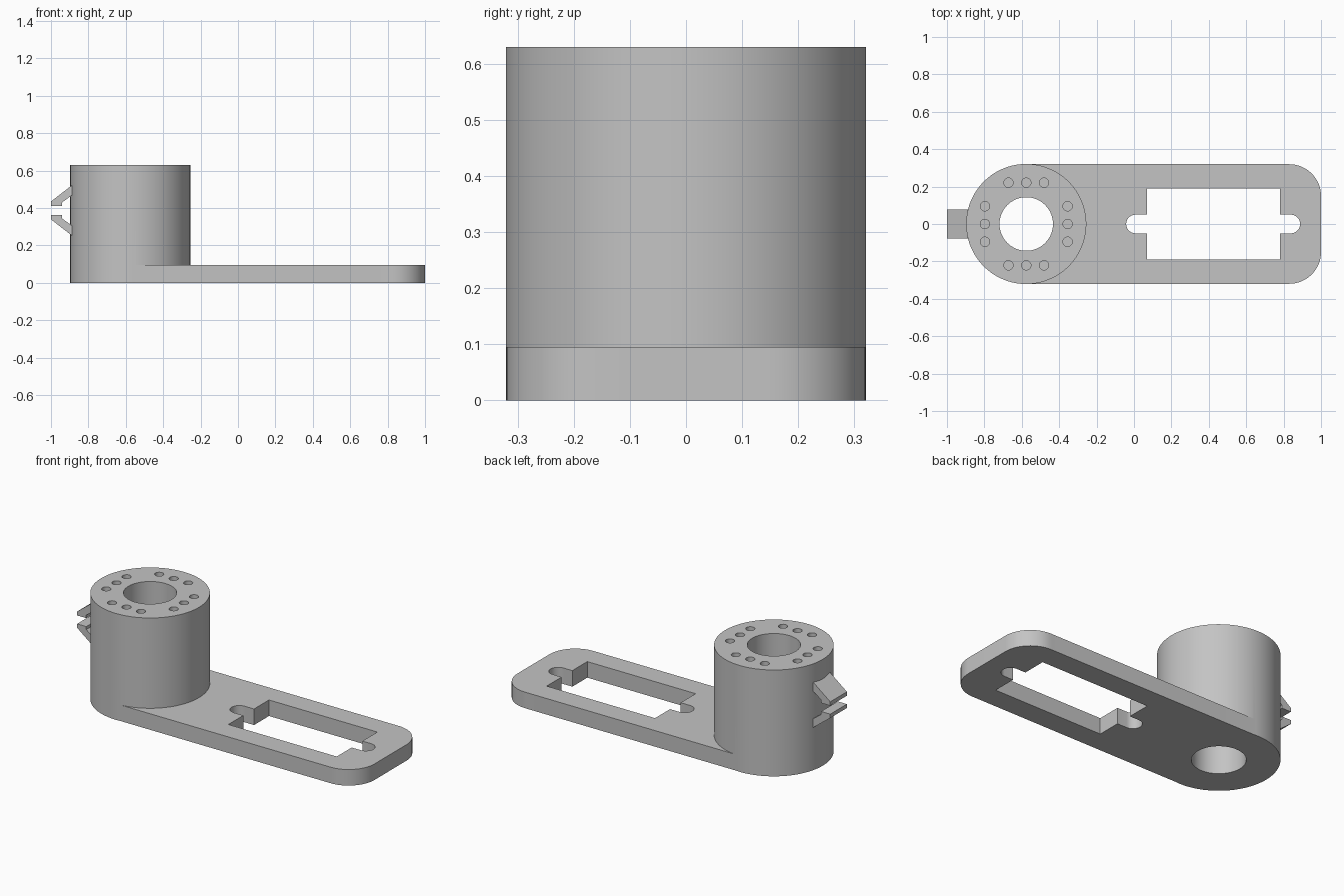
import bpy
import bmesh
from math import cos, sin, pi, radians
from mathutils import Matrix, Vector

old = bpy.data.objects.get("Cube")
if old:
    bpy.data.objects.remove(old, do_unlink=True)

CX, R = -0.576, 0.321        # hub centre and radius
HUB_TOP, PLATE_TOP = 0.63, 0.095
CLIP_Z, CLIP_HALF = 0.387, 0.078

grey = bpy.data.materials.new("plain grey")
grey.use_nodes = True
grey.diffuse_color = (0.55, 0.55, 0.55, 1)
grey.node_tree.nodes["Principled BSDF"].inputs["Base Color"].default_value = grey.diffuse_color


def arc(cx, cy, r, start, end, n=16):
    """Points on an arc, angles in degrees."""
    angles = [radians(start + (end - start) * i / n) for i in range(n + 1)]
    return [(cx + r * cos(a), cy + r * sin(a)) for a in angles]


def circle(cx, cy, r, n):
    return arc(cx, cy, r, 0, 360, n)[:-1]


def prism(name, outline, low, high, upright=False):
    """Extrude an outline along z, or an x-z outline along y when upright."""
    bm = bmesh.new()
    face = bm.faces.new([bm.verts.new((a, b, low)) for a, b in outline])
    out = bmesh.ops.extrude_face_region(bm, geom=[face])
    verts = [v for v in out["geom"] if isinstance(v, bmesh.types.BMVert)]
    bmesh.ops.translate(bm, verts=verts, vec=Vector((0, 0, high - low)))
    if upright:
        bmesh.ops.rotate(bm, verts=bm.verts, matrix=Matrix.Rotation(pi / 2, 3, "X"))
    bmesh.ops.recalc_face_normals(bm, faces=bm.faces)
    mesh = bpy.data.meshes.new(name)
    bm.to_mesh(mesh)
    bm.free()
    mesh.materials.append(grey)
    obj = bpy.data.objects.new(name, mesh)
    bpy.context.collection.objects.link(obj)
    return obj


def select(obj):
    bpy.ops.object.select_all(action="DESELECT")
    obj.select_set(True)
    bpy.context.view_layer.objects.active = obj


def combine(target, tool, operation):
    """Apply a boolean and discard the tool."""
    mod = target.modifiers.new(operation.lower(), "BOOLEAN")
    mod.operation, mod.solver, mod.object = operation, "EXACT", tool
    select(target)
    bpy.ops.object.modifier_apply(modifier=mod.name)
    bpy.data.objects.remove(tool, do_unlink=True)


# Hub joined to the flat arm with rounded outer corners
body = prism("hub_and_arm", circle(CX, 0, R, 128), 0, HUB_TOP)
half, corner = 0.3195, 0.17
arm = ([(CX, -half)] + arc(1 - corner, corner - half, corner, -90, 0)
       + arc(1 - corner, half - corner, corner, 0, 90) + [(CX, half)])
combine(body, prism("arm", arm, 0, PLATE_TOP), "UNION")

# Rectangular window with a round-ended slot on each side
x0, x1, wy, slot = 0.07, 0.78, 0.19, 0.05
window = ([(x0, -wy), (x1, -wy), (x1, -slot)] + arc(0.838, 0, slot, -90, 90)
          + [(x1, slot), (x1, wy), (x0, wy), (x0, slot)]
          + arc(0.008, 0, slot, 90, 270) + [(x0, -slot)])
combine(body, prism("window_cutter", window, -0.1, 0.2), "DIFFERENCE")

# Central through bore
combine(body, prism("bore_cutter", circle(CX, 0, 0.143, 64), -0.1, 0.8), "DIFFERENCE")

# Blind screw holes: three on each of four sides
for k in range(4):
    for side in (-0.095, 0, 0.095):
        a = k * pi / 2
        x, y = 0.221 * cos(a) - side * sin(a), 0.221 * sin(a) + side * cos(a)
        hole = prism("hole_cutter", circle(CX + x, y, 0.025, 24), HUB_TOP - 0.2, 0.8)
        combine(body, hole, "DIFFERENCE")

select(body)
bpy.ops.object.shade_smooth_by_angle(angle=radians(30))

# Pair of mirrored hooks on the hub
hook = [(-1, 0.025), (-0.94, 0.025), (-0.94, 0.043), (-0.89, 0.08),
        (-0.87, 0.08), (-0.87, 0.133), (-0.89, 0.133), (-1, 0.048)]
for name, sign in (("upper_hook", 1), ("lower_hook", -1)):
    prism(name, [(x, CLIP_Z + sign * z) for x, z in hook], -CLIP_HALF, CLIP_HALF, True)
